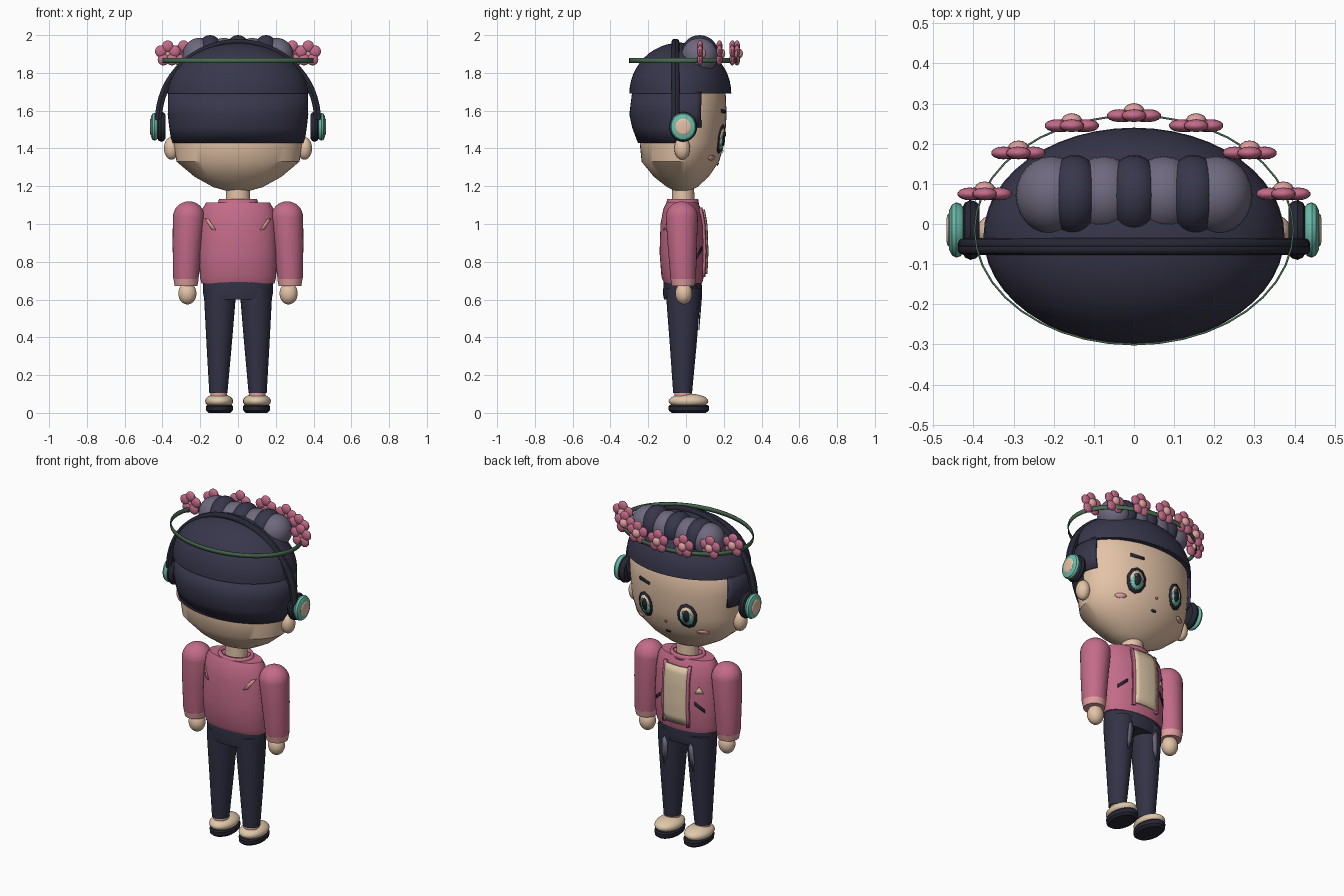
import bpy, bmesh
from math import sin, cos, pi, sqrt
from mathutils import Matrix, Vector

if "Cube" in bpy.data.objects:
    bpy.data.objects.remove(bpy.data.objects["Cube"])


def material(name, r, g, b):
    m = bpy.data.materials.new(name)
    m.use_nodes = True
    col = [c ** 2.2 for c in (r, g, b)] + [1]
    m.diffuse_color = col
    m.node_tree.nodes["Principled BSDF"].inputs["Base Color"].default_value = col
    return m


SKIN = material("skin", .89, .76, .65)
CREAM = material("cream", .87, .78, .66)
NAVY = material("navy hair", .23, .225, .30)
DARK = material("dark trim", .17, .17, .22)
DENIM = material("denim", .21, .21, .28)
GREY = material("soft grey", .43, .41, .49)
PINK = material("rose", .76, .42, .53)
BLUSH = material("blush", .88, .62, .62)
TEAL = material("teal", .42, .74, .67)
GREEN = material("leaf green", .29, .42, .32)
made = []


def finish(name, bm, mat):
    bmesh.ops.recalc_face_normals(bm, faces=bm.faces)
    me = bpy.data.meshes.new(name)
    bm.to_mesh(me)
    bm.free()
    me.materials.append(mat)
    ob = bpy.data.objects.new(name, me)
    bpy.context.collection.objects.link(ob)
    made.append(ob)
    return ob


def solidify(ob, t, offset=0):
    m = ob.modifiers.new("thickness", "SOLIDIFY")
    m.thickness, m.offset = t, offset


def loft(name, rings, mat, n=32, caps=True, keep=None, matrix=None):
    """Skin elliptical rings given as (z, x, y, rx, ry)."""
    bm = bmesh.new()
    loops = [[bm.verts.new((x + rx * cos(2 * pi * i / n), y + ry * sin(2 * pi * i / n), z))
              for i in range(n)] for z, x, y, rx, ry in rings]
    for a, b in zip(loops, loops[1:]):
        for i in range(n):
            j = (i + 1) % n
            bm.faces.new((a[i], a[j], b[j], b[i]))
    if caps:
        bm.faces.new(loops[0])
        bm.faces.new(loops[-1])
    if keep:
        gone = [f for f in bm.faces if not keep(f.calc_center_median())]
        bmesh.ops.delete(bm, geom=gone, context="FACES")
    if matrix:
        bm.transform(matrix)
    return finish(name, bm, mat)


def balls(name, items, mat, u=24, v=14):
    bm = bmesh.new()
    for loc, size in items:
        bmesh.ops.create_uvsphere(bm, u_segments=u, v_segments=v, radius=1,
                                  matrix=Matrix.Translation(loc) @ Matrix.Diagonal((*size, 1)))
    return finish(name, bm, mat)


def surface_y(rings, x, z, side):
    """Depth of a lofted body at (x, z), on its +y or -y side."""
    for a, b in zip(rings, rings[1:]):
        if a[0] <= z <= b[0]:
            t = (z - a[0]) / (b[0] - a[0])
            _, cx, cy, rx, ry = [p + (q - p) * t for p, q in zip(a, b)]
            return cy + side * ry * sqrt(max(0, 1 - ((x - cx) / rx) ** 2))
    return 0


def plate(name, rings, outline, mat, lift=.004, side=1):
    """Thin painted shape laid on a lofted body."""
    bm = bmesh.new()
    mid = Vector((sum(p[0] for p in outline), sum(p[1] for p in outline))) / len(outline)
    pts = [bm.verts.new((x, surface_y(rings, x, z, side) + side * lift, z))
           for x, z in [mid, *outline]]
    for i in range(1, len(pts)):
        bm.faces.new((pts[0], pts[i], pts[i % (len(pts) - 1) + 1]))
    solidify(finish(name, bm, mat), .004)


def oval(x, z, a, b, n=10):
    return [(x + a * cos(2 * pi * (i + .5) / n), z + b * sin(2 * pi * (i + .5) / n)) for i in range(n)]


# Head and hair
HEAD = [(1.17, 0, -.02, .04, .03), (1.195, 0, -.02, .13, .08), (1.25, 0, -.025, .23, .145),
        (1.33, 0, -.03, .325, .205), (1.43, 0, -.02, .345, .225), (1.58, 0, -.015, .355, .23),
        (1.69, 0, -.02, .355, .23), (1.85, 0, -.02, .25, .15)]
loft("head", HEAD, SKIN, 48)
dome = [(1.69 + .27 * sin(t * pi / 24), 0, -.03, .375 * cos(t * pi / 24), .27 * cos(t * pi / 24))
        for t in range(12)] + [(1.96, 0, -.03, .004, .004)]
loft("hair_dome", dome, NAVY, 48)
solidify(loft("hair_back", [(1.43, 0, -.015, .352, .24), (1.51, 0, -.02, .364, .265),
                            (1.58, 0, -.025, .372, .275), (1.70, 0, -.02, .37, .265)], NAVY, 64,
              caps=False, keep=lambda c: c.y < .08 and (c.z > 1.5 or c.y < -.02)), .012, -1)
balls("grey_hair_rolls", [((x, .072, 1.89), (.09, .097, .095)) for x in (-.205, -.075, .075, .205)], GREY)
for i, x in enumerate((-.148, 0, .148)):
    bm = bmesh.new()
    prof = [(.1 - .055 * (1 - cos(a)), .055 * sin(a)) for a in [k * pi / 12 for k in range(-6, 7)]]
    rings = [(h, 0, 0, r, r) for r, h in prof]
    bm.free()
    loft(f"dark_hair_roll_{i + 1}", rings, NAVY, 28,
         matrix=Matrix.Translation((x, .072, 1.9)) @ Matrix.Rotation(pi / 2, 4, "Y"))

# Face
for s, tag in ((1, "left"), (-1, "right")):
    x = .14 * s
    plate(f"eye_outline_{tag}", HEAD, oval(x, 1.45, .056, .077), DARK, .004)
    plate(f"eye_white_{tag}", HEAD, oval(x, 1.45, .04, .058), CREAM, .007)
    plate(f"iris_{tag}", HEAD, oval(x, 1.436, .036, .042), TEAL, .010)
    plate(f"pupil_{tag}", HEAD, oval(x, 1.452, .02, .038), DARK, .013)
    plate(f"eye_glint_{tag}", HEAD, oval(x + .012, 1.475, .009, .011), GREY, .016)
    plate(f"cheek_{tag}", HEAD, oval(.21 * s, 1.35, .03, .014), BLUSH)
    balls(f"ear_{tag}", [((.352 * s, -.02, 1.4), (.04, .042, .06))], SKIN)
plate("brow", HEAD, [(.1, 1.585), (.18, 1.59), (.18, 1.61), (.1, 1.6)], DARK)
plate("nose", HEAD, oval(0, 1.385, .008, .007), PINK)
plate("mouth", HEAD, oval(0, 1.315, .016, .007), DARK)

# Headphones
for name, radius, grow in (("headband", .015, 0), ("headband_pad", .011, -.012)):
    cu = bpy.data.curves.new(name, "CURVE")
    cu.dimensions, cu.bevel_depth, cu.bevel_resolution = "3D", radius, 3
    cu.materials.append(DARK)
    for dy in ((-.006, .006) if grow == 0 else (-.01, .01)):
        sp = cu.splines.new("POLY")
        sp.points.add(32)
        for k, p in enumerate(sp.points):
            a = pi * k / 32
            p.co = ((.425 + grow) * cos(a), -.056 + dy, 1.55 + (.415 + grow) * sin(a), 1)
    bpy.context.collection.objects.link(bpy.data.objects.new(name, cu))
for s, tag in ((1, "left"), (-1, "right")):
    for part, mat, start, depth, r in (("cushion", DARK, .385, .045, .08), ("shell", TEAL, .425, .036, .074),
                                       ("badge", SKIN, .458, .009, .044)):
        rings = [(d * depth, 0, 0, r * k, r * k * .93) for d, k in
                 ((0, .82), (.2, .95), (.5, 1), (.8, .92), (1, .7))]
        loft(f"headphone_{part}_{tag}", rings, mat, 28,
             matrix=Matrix.Translation((s * start, -.015, 1.515)) @ Matrix.Rotation(s * pi / 2, 4, "Y"))

# Flower crown
solidify(loft("crown_band", [(1.852, 0, -.015, .397, .285), (1.878, 0, -.015, .397, .285)],
              GREEN, 40, caps=False), .005)
for i, (x, y) in enumerate([(0, .27), (.155, .245), (-.155, .245), (.288, .177), (-.288, .177),
                            (.372, .075), (-.372, .075)]):
    balls(f"flower_petals_{i + 1}",
          [((x + .039 * sin(k * 2 * pi / 5), y, 1.902 + .039 * cos(k * 2 * pi / 5)), (.031, .016, .031))
           for k in range(5)], PINK, 14, 10)
    balls(f"flower_centre_{i + 1}", [((x, y + .012, 1.902), (.026, .019, .026))], BLUSH, 14, 10)

# Neck and jacket
loft("neck", [(1.06, 0, -.015, .065, .06), (1.22, 0, -.015, .062, .058)], SKIN)
TORSO = [(.685, 0, -.015, .193, .1), (.72, 0, -.018, .202, .112), (.85, 0, -.02, .206, .12),
         (1.0, 0, -.02, .2, .115), (1.08, 0, -.02, .188, .1), (1.115, 0, -.02, .168, .082)]
loft("jacket", TORSO, PINK, 40)
solidify(loft("collar", [(1.1, 0, -.018, .105, .08), (1.13, 0, -.018, .092, .075)], PINK, caps=False), .015)


def front_strip(name, x0, x1, z0, z1, lift, mat):
    bm = bmesh.new()
    bmesh.ops.create_grid(bm, x_segments=6, y_segments=8, size=1)
    for v in bm.verts:
        x, z = x0 + (x1 - x0) * (v.co.x + 1) / 2, z0 + (z1 - z0) * (v.co.y + 1) / 2
        v.co = (x, surface_y(TORSO, x, z, 1) + lift, z)
    solidify(finish(name, bm, mat), .014)


front_strip("shirt_panel", -.075, .075, .735, 1.075, .012, CREAM)
for s, tag in ((1, "left"), (-1, "right")):
    front_strip(f"lapel_{tag}", s * .072, s * .09, .72, 1.085, .01, PINK)
    plate(f"pocket_slash_{tag}", TORSO,
          [(s * x, z) for x, z in ((.115, .86), (.165, .815), (.165, .835), (.115, .88))], DARK)
    plate(f"back_slash_{tag}", TORSO,
          [(s * x, z) for x, z in ((.175, 1.03), (.155, 1.025), (.115, .967), (.14, .972))],
          BLUSH, side=-1)
plate("chest_badge", TORSO, [(-.115, .93), (-.16, .93), (-.137, .97)], CREAM)

# Arms, trousers and shoes
loft("trouser_waist", [(.6, 0, -.018, .178, .098), (.63, 0, -.018, .184, .104), (.7, 0, -.018, .184, .1)], DENIM)
for s, tag in ((1, "left"), (-1, "right")):
    sleeve = [(.695, .275 * s, -.015, .064, .064), (.72, .276 * s, -.015, .068, .068),
              (.9, .268 * s, -.02, .078, .078)]
    sleeve += [(1.035 + .085 * sin(t * pi / 16), .26 * s, -.022, .085 * cos(t * pi / 16),
                .085 * cos(t * pi / 16)) for t in range(8)] + [(1.12, .26 * s, -.022, .003, .003)]
    loft(f"sleeve_{tag}", sleeve, PINK)
    loft(f"cuff_{tag}", [(.672, .275 * s, -.015, .06, .06), (.71, .275 * s, -.015, .067, .067)], BLUSH)
    balls(f"hand_{tag}", [((.268 * s, -.012, .632), (.048, .045, .058))], SKIN)

    leg = [(.105, .104 * s, -.018, .048, .05), (.35, .1 * s, -.015, .066, .07),
           (.6, .096 * s, -.014, .083, .09), (.66, .094 * s, -.014, .085, .092)]
    loft(f"trouser_leg_{tag}", leg, DENIM)
    plate(f"thigh_patch_{tag}", leg, [(s * x, z) for x, z in
          ((.085, .62), (.07, .58), (.078, .5), (.1, .44), (.108, .5), (.105, .6))], GREY, .006)
    loft(f"sock_{tag}", [(.06, .102 * s, -.015, .043, .046), (.118, .102 * s, -.015, .043, .046)], BLUSH)
    balls(f"shoe_{tag}", [((.1 * s, .013, .062), (.074, .105, .04))], CREAM)
    loft(f"sole_{tag}", [(0, .098 * s, .015, .058, .09), (.012, .098 * s, .015, .07, .106),
                         (.034, .098 * s, .015, .072, .108), (.042, .098 * s, .015, .066, .1)], DARK)

# Smooth shading with crisp edges
bpy.ops.object.select_all(action="DESELECT")
for ob in made:
    ob.select_set(True)
bpy.context.view_layer.objects.active = made[0]
bpy.ops.object.shade_smooth_by_angle(angle=pi / 5)
